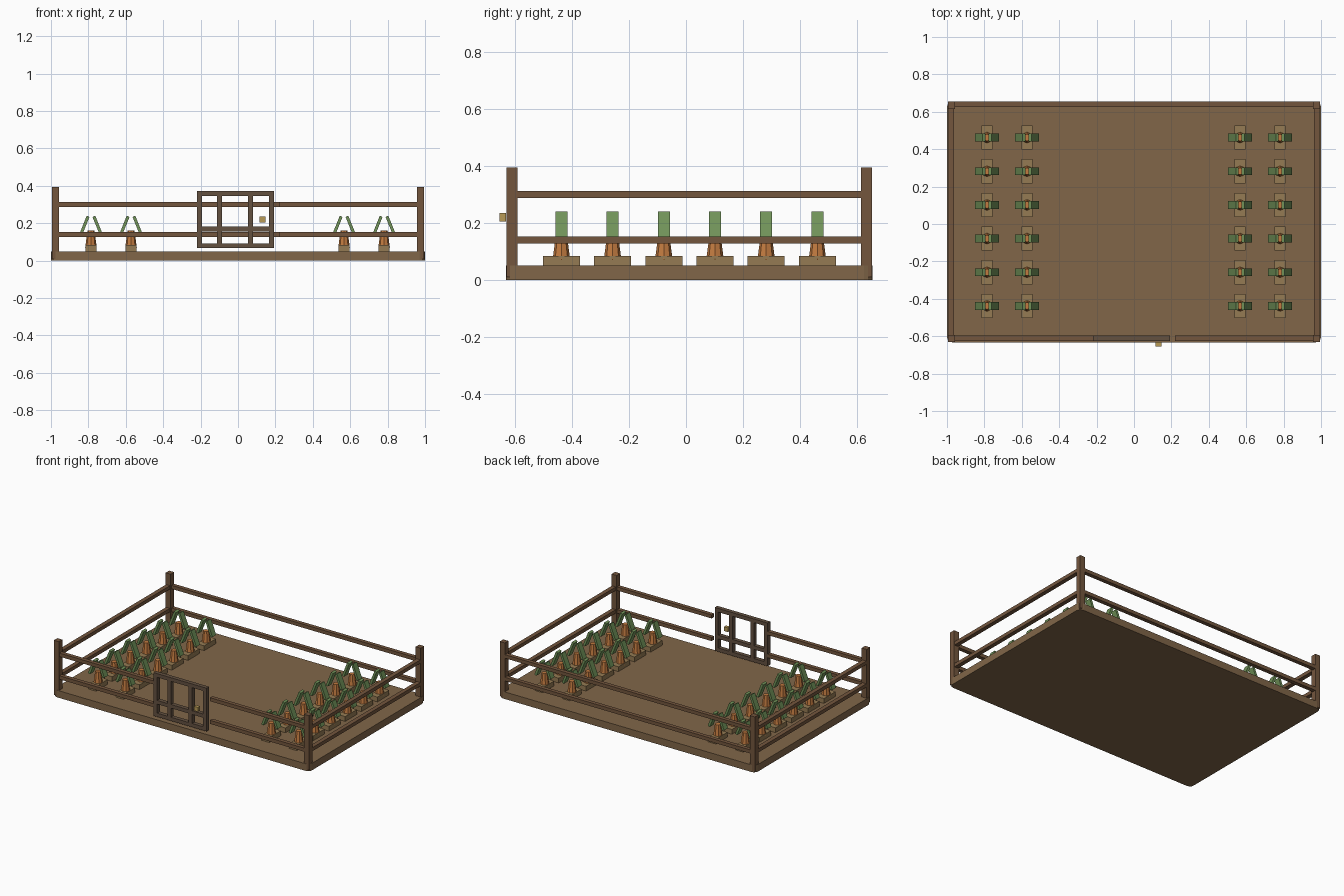
import bpy, bmesh
from math import radians
from mathutils import Matrix, Vector

if "Cube" in bpy.data.objects:
    bpy.data.objects.remove(bpy.data.objects["Cube"])


def material(name, rgb):
    m = bpy.data.materials.new(name)
    m.diffuse_color = [c ** 2.2 for c in rgb] + [1]
    m.use_nodes = True
    m.node_tree.nodes["Principled BSDF"].inputs["Base Color"].default_value = m.diffuse_color
    return m


SOIL = material("soil", (0.50, 0.40, 0.29))
WOOD = material("fence_wood", (0.45, 0.34, 0.25))
GATE = material("gate_wood", (0.39, 0.32, 0.26))
BRASS = material("brass", (0.72, 0.60, 0.34))
MOUND = material("mound_soil", (0.58, 0.48, 0.33))
ORANGE = material("carrot_orange", (0.76, 0.48, 0.26))
GREEN = material("leaf_green", (0.44, 0.57, 0.35))


def finish(name, bm, mat):
    me = bpy.data.meshes.new(name)
    bm.to_mesh(me)
    bm.free()
    me.materials.append(mat)
    ob = bpy.data.objects.new(name, me)
    bpy.context.collection.objects.link(ob)
    return ob


def add_box(bm, center, size, rot=Matrix()):
    mat = Matrix.Translation(center) @ rot @ Matrix.Diagonal((*size, 1))
    return bmesh.ops.create_cube(bm, size=1, matrix=mat)["verts"]


def box(name, x, y, z, mat):
    """Box from (min, max) ranges."""
    bm = bmesh.new()
    r = (x, y, z)
    add_box(bm, [(a + b) / 2 for a, b in r], [b - a for a, b in r])
    return finish(name, bm, mat)


# Ground slab with rounded vertical corners
bm = bmesh.new()
add_box(bm, (0, 0.011, 0.025), (2, 1.288, 0.05))
upright = [e for e in bm.edges if abs(e.verts[0].co.z - e.verts[1].co.z) > 0.01]
bmesh.ops.bevel(bm, geom=upright, offset=0.03, segments=3, profile=0.5, affect='EDGES')
finish("ground", bm, SOIL)

# Corner posts
for sx, side in ((-1, "left"), (1, "right")):
    for y, end in ((-0.612, "front"), (0.635, "back")):
        cx = sx * 0.976
        box(f"{end}_{side}_post", (cx - 0.0195, cx + 0.0195), (y - 0.0195, y + 0.0195),
            (0.01, 0.395), WOOD)

# Fence rails, two heights
for z, level in ((0.14, "lower"), (0.30, "upper")):
    zr = (z - 0.0125, z + 0.0125)
    box(f"{level}_back_rail", (-0.97, 0.97), (0.626, 0.654), zr, WOOD)
    box(f"{level}_front_left_rail", (-0.97, -0.218), (-0.625, -0.597), zr, WOOD)
    box(f"{level}_front_right_rail", (0.218, 0.97), (-0.625, -0.597), zr, WOOD)
    box(f"{level}_left_rail", (-0.993, -0.963), (-0.61, 0.63), zr, WOOD)
    box(f"{level}_right_rail", (0.963, 0.993), (-0.61, 0.63), zr, WOOD)

# Gate frame, bars and latch
gy = (-0.626, -0.597)
for i, x in enumerate((-0.206, -0.099, 0.067, 0.18)):
    box(f"gate_upright_{i}", (x - 0.0135, x + 0.0135), gy, (0.067, 0.372), GATE)
for i, z in enumerate((0.08, 0.17, 0.359)):
    box(f"gate_crossbar_{i}", (-0.2195, 0.1935), gy, (z - 0.013, z + 0.013), GATE)
box("gate_latch", (0.116, 0.146), (-0.656, -0.632), (0.205, 0.235), BRASS)

# Carrot plants: mound, tapered root and two leaning leaves, sharing meshes
bm = bmesh.new()
add_box(bm, (0, 0, 0.066), (0.06, 0.13, 0.036))
parts = [finish("carrot_mound", bm, MOUND)]
bm = bmesh.new()
bmesh.ops.create_cone(bm, cap_ends=True, segments=8, radius1=0.031, radius2=0.019,
                      depth=0.09, matrix=Matrix.Translation((0, 0, 0.115)))
parts.append(finish("carrot_root", bm, ORANGE))
bm = bmesh.new()
for s in (-1, 1):
    add_box(bm, (s * 0.036, 0, 0.186), (0.016, 0.042, 0.11),
            Matrix.Rotation(radians(-22 * s), 4, 'Y'))
parts.append(finish("carrot_leaves", bm, GREEN))

for i, x in enumerate((-0.786, -0.572, 0.567, 0.781)):
    for j in range(6):
        for p in parts:
            ob = p if i == j == 0 else bpy.data.objects.new(p.name, p.data)
            if ob is not p:
                bpy.context.collection.objects.link(ob)
            ob.location = (x, -0.438 + 0.18 * j, 0)
